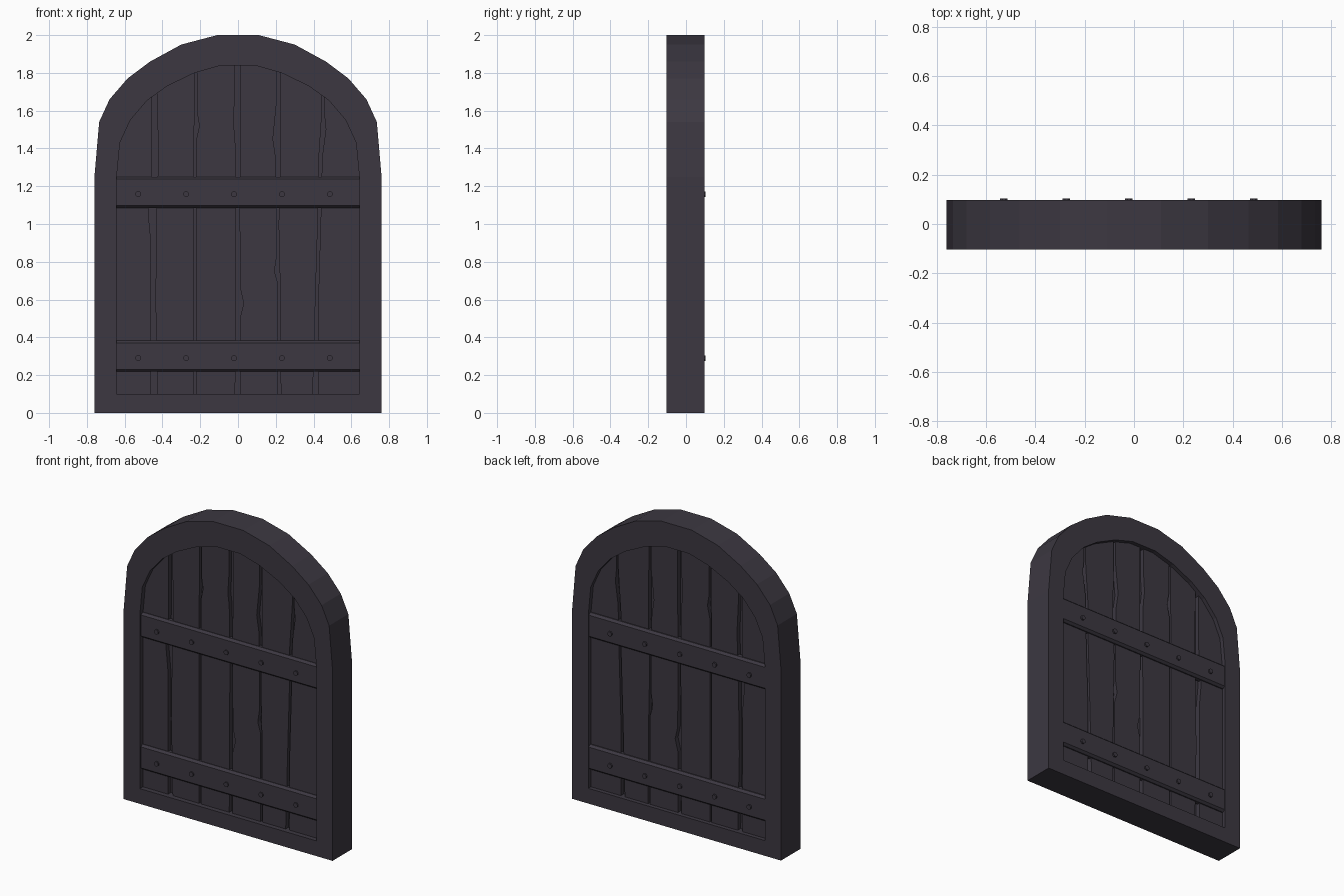
import bpy, bmesh, math
from mathutils import Matrix

if "Cube" in bpy.data.objects:
    bpy.data.objects.remove(bpy.data.objects["Cube"])

wood = bpy.data.materials.new("dark_wood")
wood.diffuse_color = (0.045, 0.039, 0.053, 1)
wood.use_nodes = True
wood.node_tree.nodes["Principled BSDF"].inputs["Base Color"].default_value = wood.diffuse_color


def finish(name, bm):
    bmesh.ops.recalc_face_normals(bm, faces=bm.faces)
    me = bpy.data.meshes.new(name)
    bm.to_mesh(me)
    bm.free()
    me.materials.append(wood)
    ob = bpy.data.objects.new(name, me)
    bpy.context.collection.objects.link(ob)
    return ob


def mirrored(half):
    return half + [(-x, z) for x, z in reversed(half)]


def loop(bm, pts, y):
    return [bm.verts.new((x, y, z)) for x, z in pts]


def skin(bm, a, b):
    n = len(a)
    for i in range(n):
        j = (i + 1) % n
        bm.faces.new((a[i], a[j], b[j], b[i]))


def prism(name, pts, y0, y1):
    bm = bmesh.new()
    a, b = loop(bm, pts, y0), loop(bm, pts, y1)
    skin(bm, a, b)
    bm.faces.new(a)
    bm.faces.new(b)
    return finish(name, bm)


# Arched frame
FRONT, BACK = -0.1025, 0.0975
outer = [(0.76, 0), (0.76, 1.25), (0.735, 1.54), (0.68, 1.66),
         (0.585, 1.77), (0.465, 1.86), (0.30, 1.95), (0.11, 2.0)]
inner = [(0.643, 0.10), (0.643, 1.24), (0.625, 1.43), (0.57, 1.55),
         (0.48, 1.655), (0.375, 1.73), (0.23, 1.80), (0.09, 1.84)]
bm = bmesh.new()
rings = [loop(bm, mirrored(p), y) for p, y in
         ((outer, FRONT), (inner, FRONT), (inner, BACK), (outer, BACK))]
for i in range(4):
    skin(bm, rings[i], rings[(i + 1) % 4])
finish("frame", bm)

# Core seen at the bottom of the gaps, edges hidden in the frame
middle = [((a + c) / 2, (b + d) / 2) for (a, b), (c, d) in zip(outer, inner)]
prism("core_panel", mirrored(middle), -0.04, 0.04)


def arch_top(x):
    x = abs(x)
    if x <= middle[-1][0]:
        return middle[-1][1]
    for (xa, za), (xb, zb) in zip(middle, middle[1:]):
        if xb <= x <= xa and xa > xb:
            return za + (zb - za) * (xa - x) / (xa - xb)
    return 1.2


# Gap edges between planks as (x, z) from the bottom up: left side, right side
gaps = [
    ([(-0.46, 0.07), (-0.46, 0.9), (-0.475, 1.06), (-0.455, 1.3), (-0.455, 1.6)],
     [(-0.425, 0.07), (-0.437, 0.6), (-0.43, 1.1), (-0.42, 1.4), (-0.43, 1.6)]),
    ([(-0.235, 0.07), (-0.235, 1.4), (-0.23, 1.58)],
     [(-0.222, 0.07), (-0.222, 1.44), (-0.205, 1.52), (-0.218, 1.6)]),
    ([(-0.015, 0.07), (-0.01, 1.1), (-0.015, 1.46), (-0.025, 1.54), (-0.018, 1.65)],
     [(0.01, 0.07), (0.01, 0.5), (0.03, 0.58), (0.012, 0.66), (0.008, 1.1), (0.013, 1.6)]),
    ([(0.213, 0.07), (0.213, 0.68), (0.193, 0.75), (0.205, 0.83), (0.205, 1.1),
      (0.20, 1.35), (0.185, 1.45), (0.205, 1.65)],
     [(0.227, 0.07), (0.222, 0.7), (0.215, 1.0), (0.225, 1.3), (0.222, 1.65)]),
    ([(0.395, 0.07), (0.41, 0.6), (0.425, 1.1), (0.425, 1.3), (0.445, 1.6)],
     [(0.425, 0.07), (0.425, 0.6), (0.44, 1.1), (0.445, 1.35), (0.465, 1.5), (0.455, 1.6)]),
]
side_l = [(-0.69, 0.07), (-0.69, 1.3), (-0.66, 1.5)]
side_r = [(0.69, 0.07), (0.69, 1.3), (0.66, 1.5)]
lefts = [side_l] + [g[1] for g in gaps]
rights = [g[0] for g in gaps] + [side_r]
for k, (left, right) in enumerate(zip(lefts, rights)):
    xl, xr = left[-1][0], right[-1][0]
    xm = (xl + xr) / 2
    top = [(x, arch_top(x)) for x in (xr, xm, xl)]
    prism(f"plank_{k + 1}", right + top + left[::-1], -0.07, 0.07)

# Cross bars with sloped long edges, and bolts, on both faces
for side, label, face, tip in ((-1, "front", 0.089, 0.0975), (1, "back", 0.092, 0.1025)):
    for z, level in ((0.3, "lower"), (1.168, "upper")):
        bm = bmesh.new()
        h, c = 0.082, 0.013
        section = [(0.05, -h), (0.05, h), (face - 0.015, h), (face, h - c),
                   (face, c - h), (face - 0.015, -h)]
        ends = [[bm.verts.new((x, side * y, z + dz)) for y, dz in section]
                for x in (-0.645, 0.643)]
        skin(bm, *ends)
        for e in ends:
            bm.faces.new(e)
        finish(f"{label}_{level}_bar", bm)

        bm = bmesh.new()
        for i in range(5):
            place = (Matrix.Translation((-0.528 + 0.2535 * i, side * (tip - 0.01), z - 0.01))
                     @ Matrix.Rotation(math.pi / 2, 4, 'X')
                     @ Matrix.Rotation(math.pi / 8, 4, 'Z'))
            bmesh.ops.create_cone(bm, cap_ends=True, segments=8, radius1=0.016,
                                  radius2=0.016, depth=0.02, matrix=place)
        finish(f"{label}_{level}_bolts", bm)
